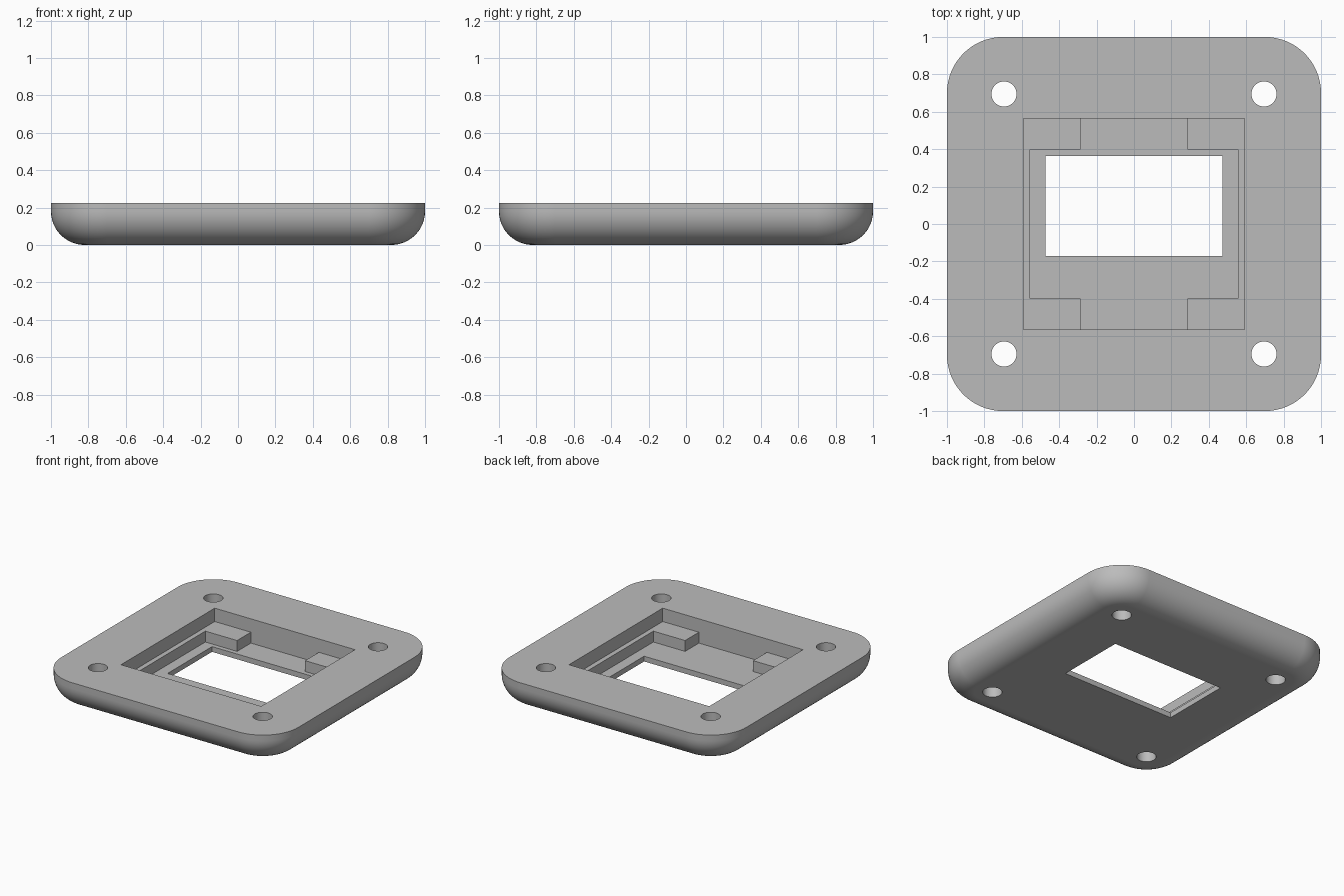
import bpy, bmesh, math

if "Cube" in bpy.data.objects:
    bpy.data.objects.remove(bpy.data.objects["Cube"], do_unlink=True)

HEIGHT, CORNER, FILLET = 0.225, 0.3, 0.18
FLOOR, LEDGE = 0.04, 0.123

grey = bpy.data.materials.new("plain grey")
grey.use_nodes = True
colour = (0.5, 0.5, 0.5, 1)
grey.diffuse_color = colour
grey.node_tree.nodes["Principled BSDF"].inputs["Base Color"].default_value = colour


def make_object(name, bm):
    bmesh.ops.recalc_face_normals(bm, faces=bm.faces)
    mesh = bpy.data.meshes.new(name)
    bm.to_mesh(mesh)
    bm.free()
    mesh.materials.append(grey)
    ob = bpy.data.objects.new(name, mesh)
    bpy.context.collection.objects.link(ob)
    return ob


def rounded_ring(bm, inset, z, steps=16):
    """Loop of vertices round a square with rounded corners."""
    verts = []
    for quarter, (sx, sy) in enumerate([(1, 1), (-1, 1), (-1, -1), (1, -1)]):
        for i in range(steps + 1):
            a = math.pi / 2 * (quarter + i / steps)
            r, c = CORNER - inset, 1 - CORNER
            verts.append(bm.verts.new((sx * c + r * math.cos(a), sy * c + r * math.sin(a), z)))
    return verts


def box_cutter(x, y0, y1, z0, z1=0.5):
    bm = bmesh.new()
    bmesh.ops.create_cube(bm, size=1)
    for v in bm.verts:
        v.co.x *= 2 * x
        v.co.y = y1 if v.co.y > 0 else y0
        v.co.z = z1 if v.co.z > 0 else z0
    return make_object("cutter", bm)


def hole_cutter(x, y):
    bm = bmesh.new()
    bmesh.ops.create_cone(bm, cap_ends=True, segments=48, radius1=0.067, radius2=0.067, depth=2)
    bmesh.ops.translate(bm, verts=bm.verts, vec=(x, y, 0))
    return make_object("cutter", bm)


# Plate body: rounded square with a rounded lower edge
bm = bmesh.new()
rings = []
for i in range(13):
    a = math.pi / 2 * i / 12
    rings.append(rounded_ring(bm, FILLET * (1 - math.sin(a)), FILLET * (1 - math.cos(a))))
rings.append(rounded_ring(bm, 0, HEIGHT))
for low, high in zip(rings, rings[1:]):
    for i in range(len(low)):
        j = (i + 1) % len(low)
        bm.faces.new((low[i], low[j], high[j], high[i]))
bm.faces.new(rings[0])
bm.faces.new(rings[-1])
plate = make_object("mounting_plate", bm)

# Recess with a ledge, deeper floor between corner pads, window, screw holes
cutters = [
    box_cutter(0.592, -0.565, 0.565, LEDGE),
    box_cutter(0.555, -0.399, 0.399, FLOOR),
    box_cutter(0.287, -0.565, 0.565, FLOOR),
    box_cutter(0.474, -0.172, 0.364, -0.5),
]
cutters += [hole_cutter(x, y) for x in (-0.695, 0.695) for y in (-0.695, 0.695)]

bpy.ops.object.select_all(action='DESELECT')
bpy.context.view_layer.objects.active = plate
plate.select_set(True)
for cutter in cutters:
    mod = plate.modifiers.new("cut", 'BOOLEAN')
    mod.operation, mod.solver, mod.object = 'DIFFERENCE', 'EXACT', cutter
    bpy.ops.object.modifier_apply(modifier=mod.name)
    bpy.data.objects.remove(cutter, do_unlink=True)

# Smooth rounded edges, flat faces kept crisp
bpy.ops.object.shade_smooth_by_angle(angle=math.radians(30))
weighted = plate.modifiers.new("flat_faces", 'WEIGHTED_NORMAL')
weighted.keep_sharp = True
